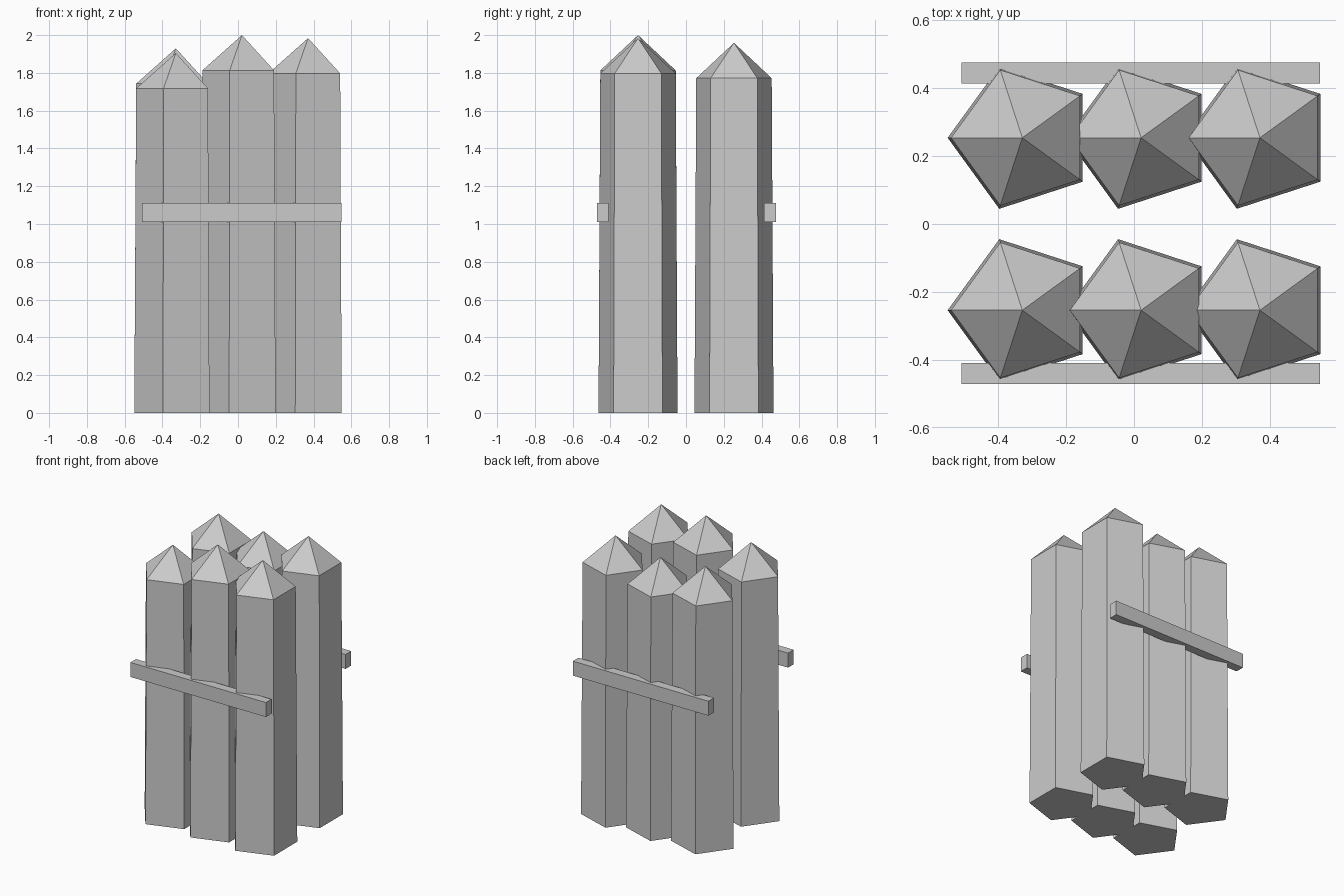
import bpy, bmesh, math

if "Cube" in bpy.data.objects:
    bpy.data.objects.remove(bpy.data.objects["Cube"])

SIDES, R_BASE, R_TOP, TIP = 5, 0.22, 0.21, 0.187

grey = bpy.data.materials.new("plain_grey")
grey.diffuse_color = (0.6, 0.6, 0.6, 1)
grey.use_nodes = True
grey.node_tree.nodes["Principled BSDF"].inputs["Base Color"].default_value = grey.diffuse_color


def finish(bm, name):
    bmesh.ops.recalc_face_normals(bm, faces=bm.faces[:])
    mesh = bpy.data.meshes.new(name)
    bm.to_mesh(mesh)
    bm.free()
    mesh.materials.append(grey)
    obj = bpy.data.objects.new(name, mesh)
    bpy.context.collection.objects.link(obj)


def stake(name, x, y, height):
    """Slightly tapered five-sided post with a pyramid point."""
    bm = bmesh.new()

    def ring(r, z):
        angles = [math.pi + math.tau * i / SIDES for i in range(SIDES)]
        return [bm.verts.new((x + r * math.cos(a), y + r * math.sin(a), z)) for a in angles]

    low, high = ring(R_BASE, 0), ring(R_TOP, height - TIP)
    apex = bm.verts.new((x, y, height))
    bm.faces.new(low)
    for i in range(SIDES):
        j = (i + 1) % SIDES
        bm.faces.new((low[i], low[j], high[j], high[i]))
        bm.faces.new((high[i], high[j], apex))
    finish(bm, name)


def rail(name, y):
    """Horizontal bar across one row of stakes."""
    bm = bmesh.new()
    bmesh.ops.create_cube(bm, size=1)
    bmesh.ops.scale(bm, vec=(1.055, 0.062, 0.102), verts=bm.verts)
    bmesh.ops.translate(bm, vec=(0.02, y, 1.061), verts=bm.verts)
    finish(bm, name)


# Two rows of three stakes with uneven heights, each row with an outer rail
columns = (("left", -0.329), ("middle", 0.021), ("right", 0.371))
rows = (("front", -0.254, -0.441, (1.905, 2.0, 1.984)),
        ("back", 0.254, 0.445, (1.93, 1.9, 1.959)))
for row, y, rail_y, heights in rows:
    for (col, x), h in zip(columns, heights):
        stake(f"{row}_{col}_stake", x, y, h)
    rail(f"{row}_rail", rail_y)
